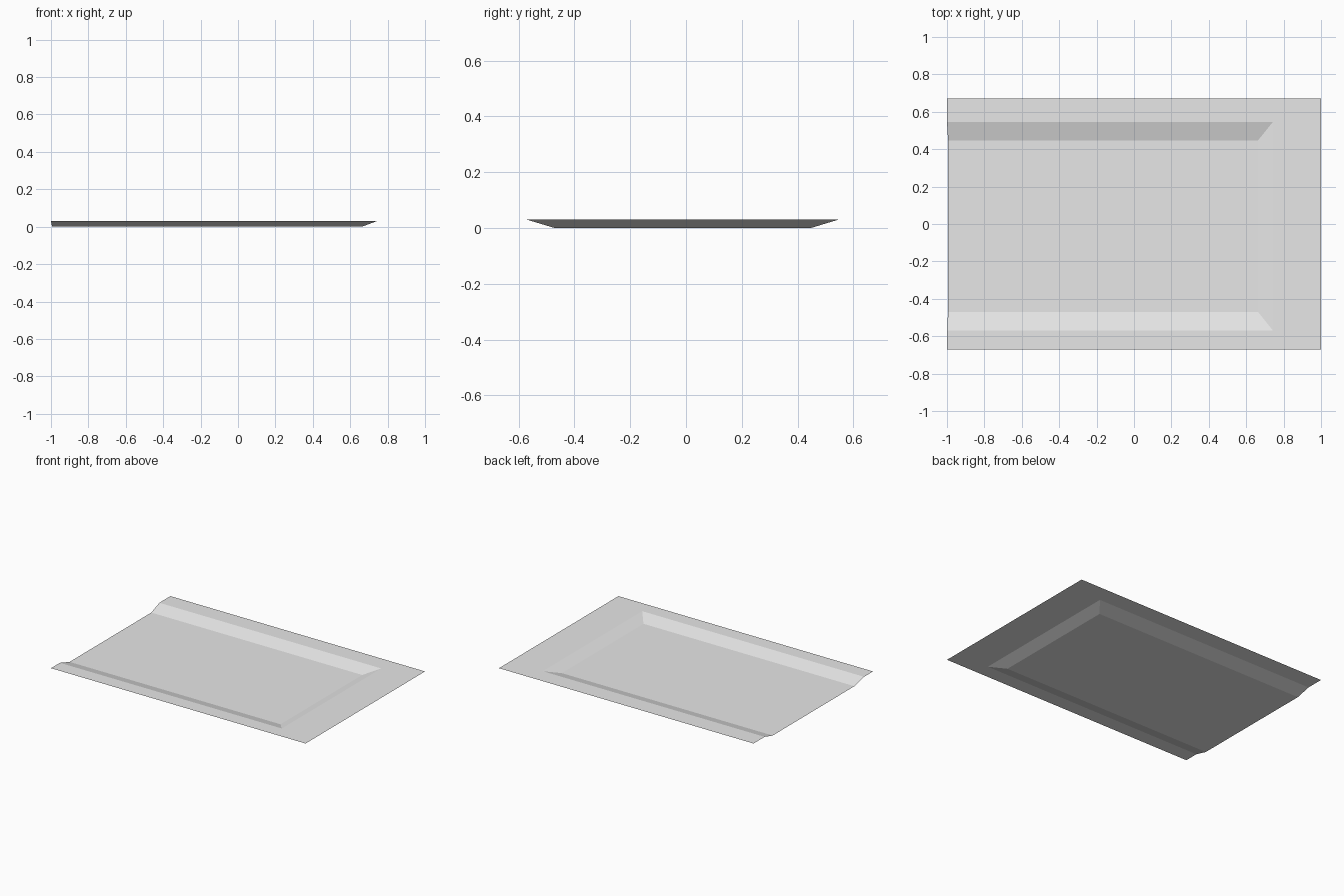
import bpy
import bmesh

cube = bpy.data.objects.get("Cube")
if cube:
    bpy.data.objects.remove(cube, do_unlink=True)

# Plain light grey sheet material
grey = bpy.data.materials.new("light_grey")
grey.use_nodes = True
colour = (0.8, 0.8, 0.8, 1)
grey.diffuse_color = colour
grey.node_tree.nodes["Principled BSDF"].inputs["Base Color"].default_value = colour

RIM = 0.03  # height of the flange above the floor


def open_ring(bm, x_open, x_closed, y_front, y_back, z):
    """Three-sided outline, open on the -x end."""
    corners = [(x_open, y_front), (x_closed, y_front),
               (x_closed, y_back), (x_open, y_back)]
    return [bm.verts.new((x, y, z)) for x, y in corners]


# Sheet tray: flange, sloped walls and floor, open at the -x end
bm = bmesh.new()
rings = [
    open_ring(bm, -1, 1, -0.67, 0.67, RIM),
    open_ring(bm, -1, 0.743, -0.57, 0.546, RIM),
    open_ring(bm, -0.994, 0.663, -0.47, 0.447, 0),
]
for outer, inner in zip(rings, rings[1:]):
    for i in range(3):
        bm.faces.new((outer[i], outer[i + 1], inner[i + 1], inner[i]))
bm.faces.new(rings[-1])

mesh = bpy.data.meshes.new("recessed_tray")
bm.to_mesh(mesh)
bm.free()
mesh.materials.append(grey)
tray = bpy.data.objects.new("recessed_tray", mesh)
bpy.context.collection.objects.link(tray)
